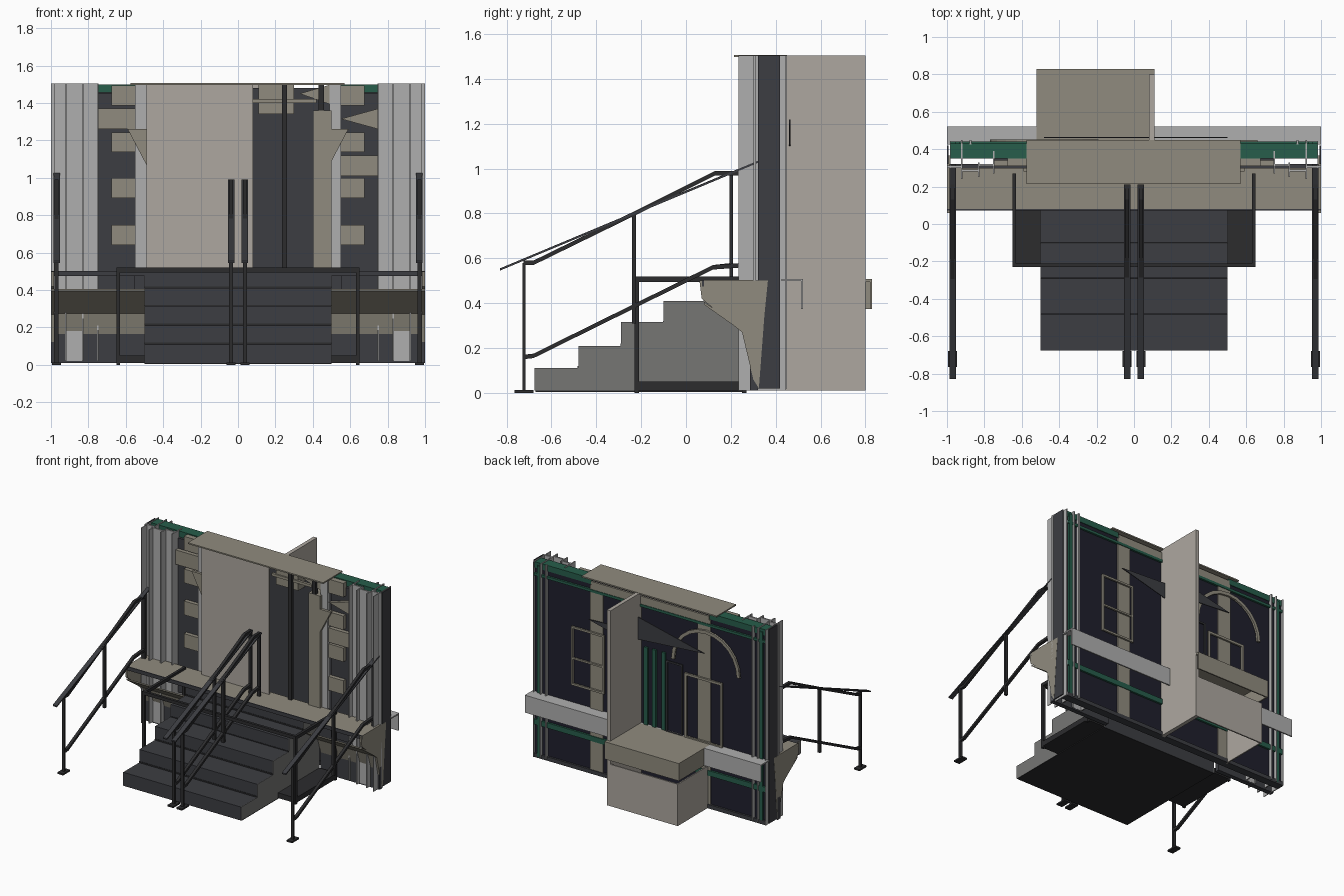
import bpy, math
from mathutils import Vector

if "Cube" in bpy.data.objects:
    bpy.data.objects.remove(bpy.data.objects["Cube"])

def mat(name, c):
    m = bpy.data.materials.new(name)
    m.diffuse_color = (*c, 1)
    m.use_nodes = True
    m.node_tree.nodes["Principled BSDF"].inputs["Base Color"].default_value = m.diffuse_color
    return m

DARK = mat("dark_grey", (0.045, 0.047, 0.054))
BLACK = mat("black_metal", (0.025, 0.025, 0.027))
NAVY = mat("navy_back", (0.014, 0.014, 0.026))
BEIGE = mat("beige", (0.28, 0.26, 0.21))
STONE = mat("pale_stone", (0.42, 0.39, 0.35))
LIGHT = mat("light_grey", (0.43, 0.43, 0.43))
MID = mat("mid_grey", (0.18, 0.18, 0.175))
GREEN = mat("green", (0.02, 0.11, 0.07))

def mesh(name, verts, faces, m):
    me = bpy.data.meshes.new(name)
    me.from_pydata(verts, [], faces)
    me.materials.append(m)
    o = bpy.data.objects.new(name, me)
    bpy.context.collection.objects.link(o)
    return o

def box(name, x0, x1, y0, y1, z0, z1, m):
    v = [(x, y, z) for x in (x0, x1) for y in (y0, y1) for z in (z0, z1)]
    f = [(0, 1, 3, 2), (4, 6, 7, 5), (0, 4, 5, 1), (2, 3, 7, 6), (0, 2, 6, 4), (1, 5, 7, 3)]
    return mesh(name, v, f, m)

def pair(name, x0, x1, *rest):
    box(name + "_right", x0, x1, *rest)
    box(name + "_left", -x1, -x0, *rest)

def prism(name, pts, a, b, m, axis="x"):
    # extrude a profile: (y, z) along x, or (x, z) along y
    put = (lambda p, t: (t, p[0], p[1])) if axis == "x" else (lambda p, t: (p[0], t, p[1]))
    n = len(pts)
    v = [put(p, a) for p in pts] + [put(p, b) for p in pts]
    f = [tuple(range(n))[::-1], tuple(range(n, 2 * n))]
    f += [(i, (i + 1) % n, n + (i + 1) % n, n + i) for i in range(n)]
    return mesh(name, v, f, m)

def bar(name, x, pts, w, h, m):
    # flat-sided rail following (y, z) points at a fixed x
    up = [(y, z + h / 2) for y, z in pts]
    dn = [(y, z - h / 2) for y, z in reversed(pts)]
    prism(name, up + dn, x - w / 2, x + w / 2, m)

def window(name, x0, x1, z0, z1, y0, y1, t, m):
    box(name + "_side_a", x0, x0 + t, y0, y1, z0, z1, m)
    box(name + "_side_b", x1 - t, x1, y0, y1, z0, z1, m)
    box(name + "_head", x0, x1, y0, y1, z1 - t, z1, m)
    box(name + "_sill", x0, x1, y0, y1, z0, z0 + t, m)

# stairs with lighter cheeks
stair = [(-.675, .01), (-.675, .11), (-.48, .11), (-.48, .21), (-.29, .21), (-.29, .315),
         (-.10, .315), (-.10, .41), (.08, .41), (.08, .5), (.27, .5), (.27, .01)]
prism("stairs", stair, -.496, .496, DARK)
for s in (-1, 1):
    prism("stair_cheek", stair, s * .496, s * .5, MID)
for i, y in enumerate((-.48, -.29, -.10, .08)):
    box("step_shadow_gap", -.5, .5, y - .003, y, .11 + i * .1, .12 + i * .1, BLACK)

# landing frame around the stairs
pair("landing_base", .5, .65, -.23, .27, .01, .05, BLACK)
box("landing_underside", -.5, .5, -.67, .27, .004, .01, BLACK)
pair("landing_front_post", .63, .65, -.23, -.21, 0, .52, BLACK)
pair("landing_back_post", .63, .65, .25, .27, 0, .52, BLACK)
pair("landing_side_beam", .63, .65, -.23, .27, .495, .52, BLACK)
box("landing_front_beam", -.65, .65, -.23, -.21, .495, .52, BLACK)

# handrails: two outer, two central
top = [(-.725, .58), (-.68, .58), (-.23, .8), (.13, .98), (.26, .98)]
low = [(-.725, .16), (-.68, .165), (.12, .56), (.26, .57)]
for x, end in ((-.97, (.32, 1.03)), (.97, (.32, 1.03)), (-.037, (.21, .985)), (.037, (.21, .985))):
    stop = .26 if abs(x) > .5 else .21
    clip = lambda p: [(min(y, stop), z) for y, z in p]
    bar("upper_rail", x, clip(top), .022, .02, BLACK)
    bar("lower_rail", x, clip(low), .022, .02, BLACK)
    bar("handrail", x, [(-.83, .55), end], .035, .01, DARK)
    foot = 0
    box("rail_front_post", x - .011, x + .011, -.73, -.715, foot, .58, BLACK)
    box("rail_middle_post", x - .011, x + .011, -.24, -.222, .31, .8, BLACK)
    box("rail_back_post", x - .011, x + .011, stop - .015, stop, .5, .98, BLACK)
    box("rail_foot_plate", x - .024, x + .024, -.765, -.68, 0, .012, BLACK)

# ledge with side brackets and sloped underside
box("ledge_top", -1, 1, .08, .30, .492, .503, BEIGE)
box("ledge_edge", -1, 1, .072, .08, .475, .503, DARK)
bracket = [(.06, .5), (.365, .5), (.35, .35), (.325, .02), (.30, .06), (.25, .27), (.07, .42)]
for s in (-1, 1):
    prism("ledge_bracket", bracket, s * .985, s * 1.0, BEIGE)
    bar("ledge_soffit", s * .75, [(.08, .40), (.25, .28)], .5, .012, BEIGE)
    bar("ledge_apron", s * .75, [(.25, .28), (.285, .17)], .5, .012, BEIGE)
pair("plinth", .5, 1, .285, .32, .01, .18, DARK)

# main wall
box("wall_core", -.98, .98, .39, .41, .02, 1.48, DARK)
box("wall_back", -.98, .98, .41, .425, .02, 1.48, NAVY)
pair("recess_panel", .55, .75, .34, .39, .27, 1.45, DARK)
pair("green_header", .5, .98, .35, .43, 1.455, 1.5, GREEN)

# stepped light boards at the ends, and thin upright fins
for x0, x1, y in ((.75, .83, .31), (.83, .92, .28), (.92, 1, .30)):
    pair("end_board", x0, x1, y, y + .012, .02, 1.505, LIGHT)
pair("jamb_strip", .49, .55, .30, .33, .5, 1.5, LIGHT)
for x, a, b in ((.995, .32, .42), (.92, .24, .45), (.83, .25, .33), (.75, .27, .39)):
    pair("upright_fin", x - .004, x + .004, a, b, .02, 1.505, DARK if x > .99 else LIGHT)
pair("end_fin_light", .98, .985, .235, .445, .01, 1.505, LIGHT)

# corner blocks
for z in (1.44, 1.19, .945, .695):
    pair("corner_block", .54, .675, .31, .35, z - .053, z + .053, BEIGE)
box("long_block_left", -.75, -.54, .31, .35, 1.26, 1.37, BEIGE)
box("long_block_right", .55, .75, .31, .35, 1.01, 1.12, BEIGE)
prism("wedge_block", [(.55, 1.315), (.75, 1.26), (.75, 1.37)], .31, .35, BEIGE, "y")
for s in (-1, 1):
    prism("diagonal_brace", [(s * .59, 1.26), (s * .49, 1.26), (s * .49, 1.07)], .28, .30, BEIGE, "y")

# front screen, doorway and canopy
box("front_screen", -.49, .08, .26, .275, .5, 1.5, STONE)
box("door_column", .4, .5, .28, .37, .5, 1.36, BEIGE)
box("door_head_block", .11, .30, .30, .38, 1.34, 1.5, BEIGE)
prism("door_head_wedge", [(.33, 1.45), (.5, 1.5), (.5, 1.39)], .30, .33, BEIGE, "y")
box("door_mullion", .235, .262, .27, .30, .5, 1.5, BLACK)
box("door_side_post", .43, .46, .28, .31, 1.36, 1.5, BLACK)
box("door_rail", .08, .42, .29, .31, 1.40, 1.42, BEIGE)
box("canopy", -.575, .57, .215, .45, 1.497, 1.507, BEIGE)

# rear partition and porch
box("rear_partition", .08, .11, .425, .80, .01, 1.505, STONE)
box("porch_roof", -.52, .11, .44, .83, .495, .508, BEIGE)
box("porch_fascia", -.52, .11, .82, .83, .375, .508, BEIGE)
box("porch_fascia_side", -.52, -.51, .44, .83, .375, .508, BEIGE)
box("porch_wall_back", -.49, .08, .79, .80, .01, .33, STONE)
box("porch_wall_side", -.49, -.48, .425, .80, .01, .33, STONE)

# rear ledge and green trims
box("rear_ledge_face", -1, 1, .512, .522, .375, .508, LIGHT)
box("rear_ledge_top", -1, 1, .425, .522, .498, .508, LIGHT)
box("rear_green_rail", -.98, .98, .425, .44, .26, .30, GREEN)
box("rear_base_rail", -.98, .98, .38, .44, .01, .04, DARK)
box("rear_top_rail", -.98, .98, .425, .44, 1.40, 1.42, GREEN)
pair("rear_green_post", .93, .955, .425, .44, .02, 1.48, GREEN)
pair("rear_light_post", .87, .88, .425, .45, .02, 1.505, LIGHT)
for x in (-.13, -.05, .02):
    box("rear_green_slat", x, x + .03, .425, .44, .5, 1.1, GREEN)

# rear door and window trims
pair("rear_pilaster", .4, .51, .425, .435, .02, 1.45, BEIGE)
box("rear_lintel", -.5, .5, .425, .436, 1.42, 1.48, BEIGE)
window("rear_window_a", .38, .66, .65, 1.1, .436, .45, .015, BEIGE)
box("rear_window_a_bar", .38, .66, .436, .45, .85, .863, BEIGE)
window("rear_window_b", -.62, -.3, .5, 1.0, .436, .45, .018, BEIGE)
window("rear_window_c", -.28, -.14, .5, 1.05, .436, .445, .012, DARK)

# rear arch
arc = [(math.cos(math.pi * i / 12), math.sin(math.pi * i / 12)) for i in range(13)]
ring = [(-.48 + .29 * c, 1.08 + .29 * s) for c, s in arc]
ring += [(-.48 + .265 * c, 1.08 + .265 * s) for c, s in reversed(arc)]
prism("rear_arch", ring, .436, .452, BEIGE, "y")

# rear triangular baffles
prism("rear_baffle_a", [(.08, 1.33), (.08, 1.16), (-.48, 1.2)], .46, .466, DARK, "y")
prism("rear_baffle_b", [(.11, 1.22), (.11, 1.1), (.5, 1.2)], .46, .466, DARK, "y")
